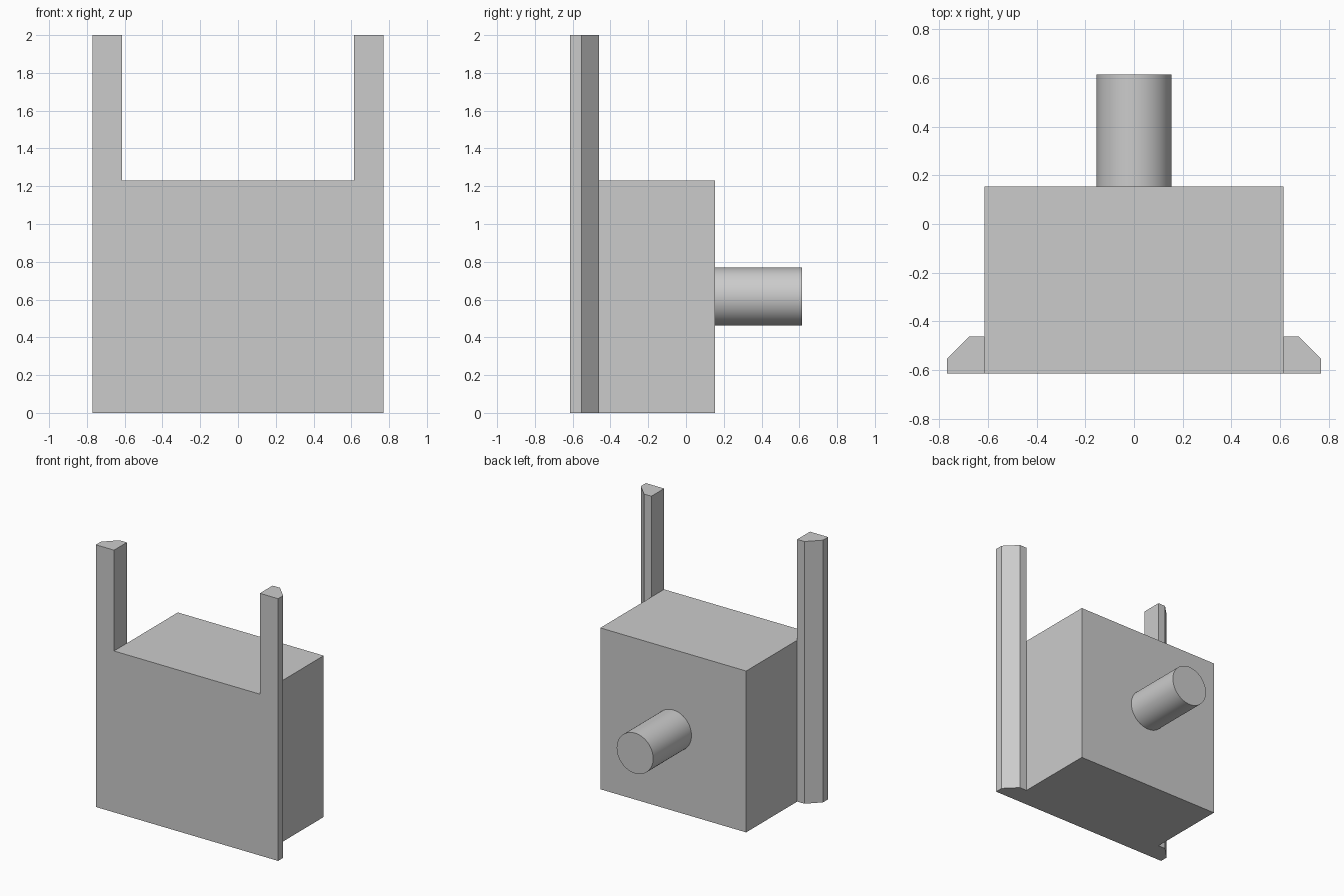
import bpy, bmesh, math

default_cube = bpy.data.objects.get("Cube")
if default_cube:
    bpy.data.objects.remove(default_cube, do_unlink=True)

U = 2 / 13            # base module
HALF = 4 * U          # half width of the block
FRONT, BACK = -4 * U, U

grey = bpy.data.materials.new("plain grey")
grey.use_nodes = True
colour = (0.6, 0.6, 0.6, 1)
grey.diffuse_color = colour
grey.node_tree.nodes["Principled BSDF"].inputs["Base Color"].default_value = colour


def extrude_profile(name, points, height):
    """Raise a flat outline from the ground to the given height."""
    bm = bmesh.new()
    face = bm.faces.new([bm.verts.new((x, y, 0)) for x, y in points])
    top = bmesh.ops.extrude_face_region(bm, geom=[face])["geom"]
    bmesh.ops.translate(bm, vec=(0, 0, height),
                        verts=[v for v in top if isinstance(v, bmesh.types.BMVert)])
    bmesh.ops.recalc_face_normals(bm, faces=bm.faces)
    mesh = bpy.data.meshes.new(name)
    bm.to_mesh(mesh)
    bm.free()
    mesh.materials.append(grey)
    obj = bpy.data.objects.new(name, mesh)
    bpy.context.collection.objects.link(obj)
    return obj


# Main block
extrude_profile("main_block", [(-HALF, FRONT), (HALF, FRONT),
                               (HALF, BACK), (-HALF, BACK)], 8 * U)

# Tall chamfered rails, flush with the front
rail = [(0, 0), (U, 0), (U, 0.4 * U), (0.4 * U, U), (0, U)]
for side, name in ((1, "left_rail"), (-1, "right_rail")):
    extrude_profile(name, [(side * (HALF + x), FRONT + y) for x, y in rail], 13 * U)

# Round peg on the back
bpy.ops.mesh.primitive_cylinder_add(vertices=64, radius=U, depth=3 * U,
                                    location=(0, BACK + 1.5 * U, 4 * U),
                                    rotation=(math.pi / 2, 0, 0))
peg = bpy.context.object
peg.name = "back_peg"
peg.data.materials.append(grey)
bpy.ops.object.shade_smooth_by_angle(angle=math.radians(30))
